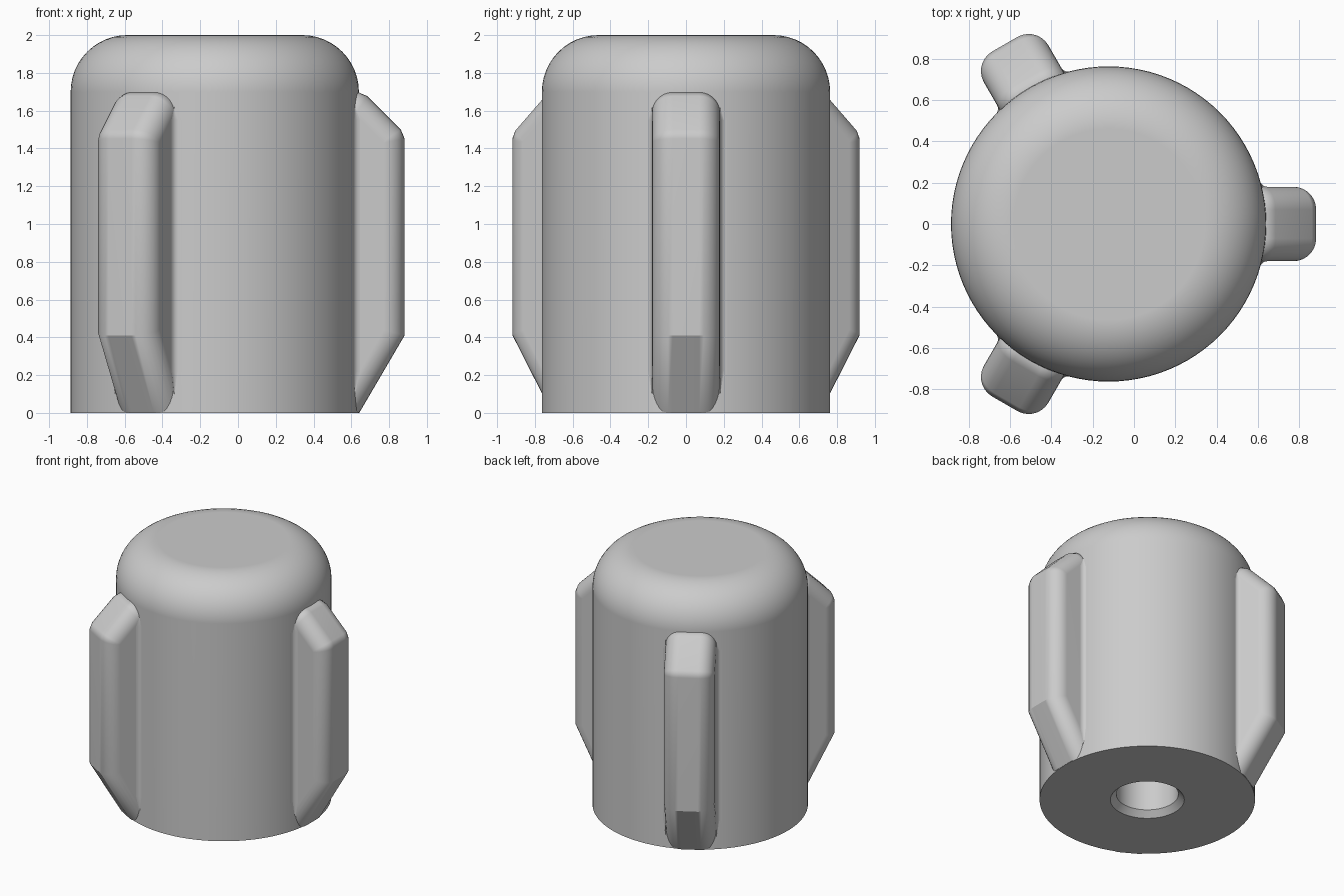
import bpy, bmesh, math
from mathutils import Vector, Matrix

if "Cube" in bpy.data.objects:
    bpy.data.objects.remove(bpy.data.objects["Cube"])

CX, R = -0.123, 0.763          # body axis and radius
N = 96

grey = bpy.data.materials.new("light_grey")
grey.diffuse_color = (0.6, 0.6, 0.6, 1)
grey.use_nodes = True
grey.node_tree.nodes["Principled BSDF"].inputs["Base Color"].default_value = grey.diffuse_color


def finish(name, bm, smooth_angle):
    bmesh.ops.remove_doubles(bm, verts=bm.verts, dist=1e-5)
    bmesh.ops.recalc_face_normals(bm, faces=bm.faces)
    me = bpy.data.meshes.new(name)
    bm.to_mesh(me)
    bm.free()
    me.materials.append(grey)
    ob = bpy.data.objects.new(name, me)
    bpy.context.collection.objects.link(ob)
    bpy.ops.object.select_all(action='DESELECT')
    ob.select_set(True)
    bpy.context.view_layer.objects.active = ob
    bpy.ops.object.shade_smooth_by_angle(angle=math.radians(smooth_angle))
    mod = ob.modifiers.new("even_shading", 'WEIGHTED_NORMAL')
    mod.keep_sharp = True
    return ob


def bridge(bm, a, b):
    # quads between two open rows of vertices
    for i in range(len(a) - 1):
        bm.faces.new((a[i], a[i + 1], b[i + 1], b[i]))


# Body: one lathed profile, from the blind hole round to the domed top
profile = [(0, 1.2), (0.22, 1.2), (0.22, 0.045), (0.262, 0), (R, 0)]
for i in range(13):
    a = math.radians(90 * i / 12)
    profile.append((R - 0.3 + 0.3 * math.cos(a), 1.7 + 0.3 * math.sin(a)))
profile.append((0, 2))
bm = bmesh.new()
rings = []
for r, z in profile:
    if r == 0:
        rings.append([bm.verts.new((CX, 0, z))])
    else:
        rings.append([bm.verts.new((CX + r * math.cos(2 * math.pi * k / N),
                                    r * math.sin(2 * math.pi * k / N), z)) for k in range(N)])
for a, b in zip(rings, rings[1:]):
    if len(a) == 1 or len(b) == 1:
        bm.faces.new(a if len(b) == 1 else b)
    else:
        bridge(bm, a + a[:1], b + b[:1])
bm.verts.ensure_lookup_table()
bmesh.ops.delete(bm, geom=[v for v in bm.verts if not v.link_faces], context='VERTS')
finish("body", bm, 35)

# Fin outline in (radius, height), from top to bottom
OUTLINE = [Vector(p) for p in ((0.62, 1.697), (0.76, 1.697), (0.808, 1.677), (0.985, 1.5),
                               (1.005, 1.452), (1.005, 0.41), (0.765, 0.0))]
HALF, ROUND = 0.18, 0.11


def inset(pts, d):
    # mitred inward offset of the open outline
    norms = []
    for p, q in zip(pts, pts[1:]):
        t = (q - p).normalized()
        norms.append(Vector((t.y, -t.x)))
    out = []
    for i, p in enumerate(pts):
        n0, n1 = norms[max(i - 1, 0)], norms[min(i, len(norms) - 1)]
        out.append(p + (n0 + n1) * (d / (1 + n0.dot(n1))))
    return out


def fin_mesh(angle):
    bm = bmesh.new()
    rows = []
    steps = 7
    for side in (1, -1):
        part = []
        for i in range(steps + 1):
            a = math.pi / 2 * i / steps
            d = ROUND * (1 - math.cos(a))
            w = side * (HALF - ROUND + ROUND * math.sin(a))
            part.append([bm.verts.new((p.x, w, p.y)) for p in inset(OUTLINE, d)])
        rows += part if side == -1 else part[::-1]
    for a, b in zip(rows, rows[1:]):
        bridge(bm, a, b)
    # flat cheeks and hidden inner wall
    cap = []
    for row, side in ((rows[0], 1), (rows[-1], -1)):
        lo = bm.verts.new((0.62, side * HALF, row[-1].co.z))
        bm.faces.new(row + [lo])
        cap.append(lo)
    bm.faces.new([r[0] for r in rows] + [cap[1], cap[0]])
    bm.faces.new([r[-1] for r in rows] + [cap[1], cap[0]])

    # small concave fillets where the cheeks meet the body
    for side in (1, -1):
        secs = []
        for z, f in ((0.1, 0.002), (0.22, 0.038), (1.55, 0.038), (1.62, 0.002)):
            x0 = math.sqrt(R * R - (HALF + f) ** 2)
            pts = [(0.70, 0.15)]
            for i in range(6):
                a = math.pi / 2 * i / 5
                pts.append((x0 + f - f * math.sin(a), HALF + f - f * math.cos(a)))
            secs.append([bm.verts.new((x, side * y, z)) for x, y in pts])
        for a, b in zip(secs, secs[1:]):
            bridge(bm, a + a[:1], b + b[:1])
        bm.faces.new(secs[0])
        bm.faces.new(secs[-1])
    bmesh.ops.transform(bm, verts=bm.verts,
                        matrix=Matrix.Translation((CX, 0, 0)) @ Matrix.Rotation(angle, 4, 'Z'))
    return bm


# Three fins spaced evenly round the body
for k, name in enumerate(("right_fin", "back_fin", "front_fin")):
    finish(name, fin_mesh(math.radians(120 * k)), 29)
